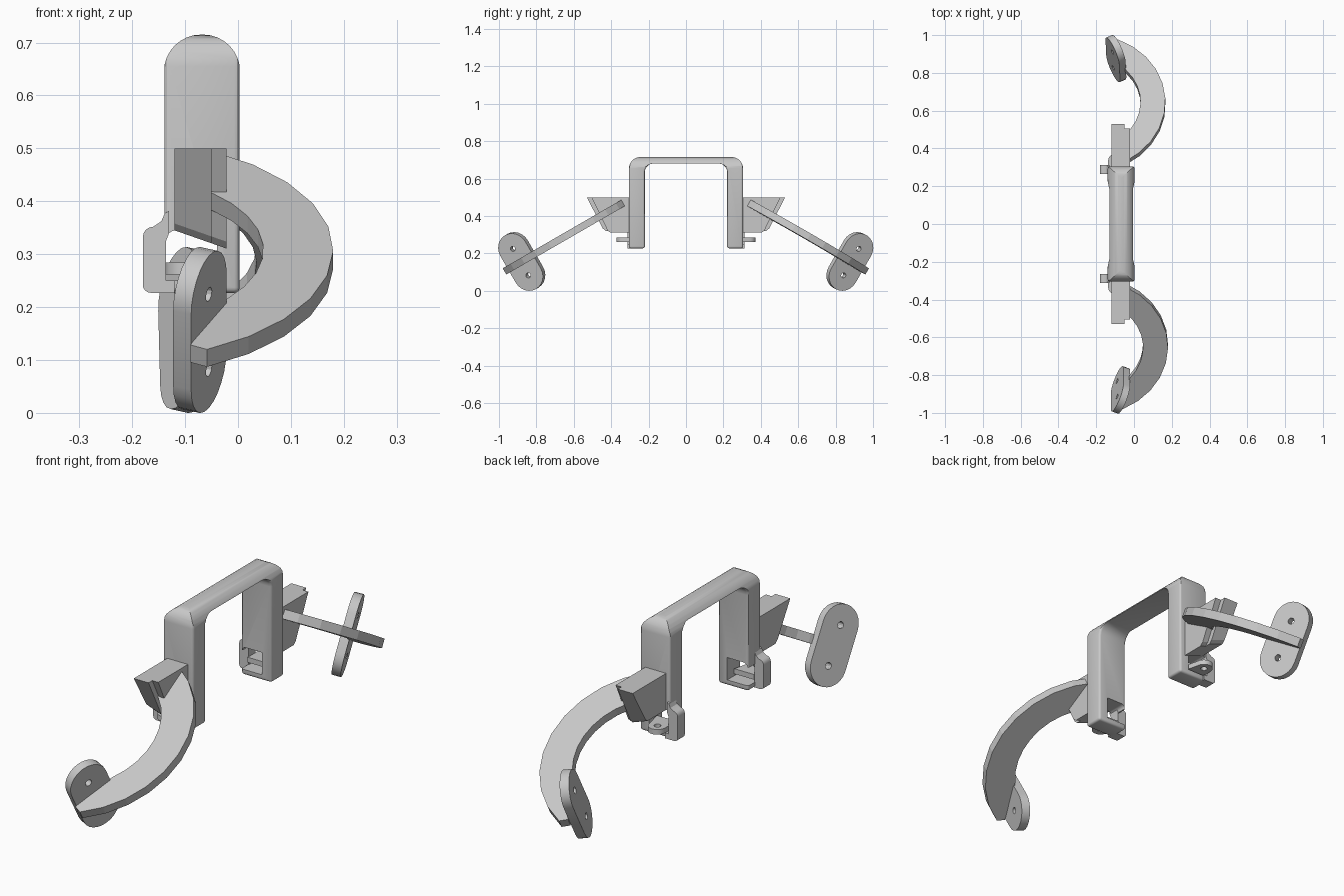
import bpy, bmesh, math
from mathutils import Vector, Matrix

if "Cube" in bpy.data.objects:
    bpy.data.objects.remove(bpy.data.objects["Cube"])

grey = bpy.data.materials.new("plain grey")
grey.diffuse_color = (0.58, 0.58, 0.58, 1)
grey.use_nodes = True
grey.node_tree.nodes["Principled BSDF"].inputs["Base Color"].default_value = grey.diffuse_color


def prism(name, pts, place, a, b):
    """Extrude a 2D outline from depth a to b; place maps (p, q, depth) to 3D."""
    bm = bmesh.new()
    lo = [bm.verts.new(place(p, q, a)) for p, q in pts]
    hi = [bm.verts.new(place(p, q, b)) for p, q in pts]
    bm.faces.new(lo)
    bm.faces.new(hi)
    n = len(pts)
    for i in range(n):
        j = (i + 1) % n
        bm.faces.new((lo[i], lo[j], hi[j], hi[i]))
    bmesh.ops.recalc_face_normals(bm, faces=bm.faces)
    me = bpy.data.meshes.new(name)
    bm.to_mesh(me)
    bm.free()
    me.materials.append(grey)
    ob = bpy.data.objects.new(name, me)
    bpy.context.collection.objects.link(ob)
    return ob


def select(ob):
    bpy.ops.object.select_all(action='DESELECT')
    ob.select_set(True)
    bpy.context.view_layer.objects.active = ob


def bevel(ob, width, segs=3):
    m = ob.modifiers.new("bevel", 'BEVEL')
    m.width, m.segments, m.limit_method = width, segs, 'ANGLE'
    m.angle_limit = math.radians(40)
    m.use_clamp_overlap = False
    select(ob)
    bpy.ops.object.modifier_apply(modifier=m.name)


def boolean(ob, cutter, op='DIFFERENCE'):
    m = ob.modifiers.new("cut", 'BOOLEAN')
    m.operation, m.object, m.solver = op, cutter, 'EXACT'
    select(ob)
    bpy.ops.object.modifier_apply(modifier=m.name)
    bpy.data.objects.remove(cutter)


def smooth(ob):
    select(ob)
    bpy.ops.object.shade_smooth_by_angle(angle=math.radians(30))


def arc(cx, cy, r, a0, a1, n):
    return [(cx + r * math.cos(math.radians(a0 + (a1 - a0) * i / n)),
             cy + r * math.sin(math.radians(a0 + (a1 - a0) * i / n))) for i in range(n + 1)]


def along_x(p, q, d):
    return Vector((d, p, q))


def along_y(p, q, d):
    return Vector((p, d, q))


def along_z(p, q, d):
    return Vector((p, q, d))


def wedge_place(p, q, d):
    # underside slopes down towards +x
    return Vector((d, p, q if q > 0.4 else q + 0.028 - 0.35 * (d + 0.12)))


# U-shaped handle, with domed top from the crossing profile
outline = ([(-0.305, 0.227)] + arc(-0.245, 0.655, 0.06, 180, 90, 6)
           + arc(0.245, 0.655, 0.06, 90, 0, 6)
           + [(0.305, 0.227), (0.22, 0.227)]
           + arc(0.175, 0.635, 0.045, 0, 90, 5)
           + arc(-0.175, 0.635, 0.045, 90, 180, 5) + [(-0.22, 0.227)])
handle = prism("handle", outline, along_x, -0.139, 0.003)
bevel(handle, 0.01)
dome = ([(-0.15, 0.2), (-0.15, 0.6), (-0.14, 0.6)] + arc(-0.07, 0.645, 0.07, 180, 90, 8)
        + arc(-0.066, 0.645, 0.07, 90, 0, 8) + [(0.004, 0.6), (0.02, 0.6), (0.02, 0.2)])
boolean(handle, prism("dome_cutter", dome, along_y, -0.5, 0.5), 'INTERSECT')

window = [(-0.16, 0.25), (-0.04, 0.25), (-0.04, 0.345)] + arc(-0.118, 0.328, 0.017, 90, 180, 4) + [(-0.16, 0.32)]
for s in (-1, 1):
    boolean(handle, prism("window_cutter", window, along_y, s * 0.2, s * 0.33))
smooth(handle)

# Arm frame: x across, u down the slope, w square to the arm plane
C, S = math.cos(math.radians(30)), 0.5
twist = (Matrix.Translation((-0.03, 0.35, 0)) @ Matrix.Rotation(0.045, 4, 'Z')
         @ Matrix.Translation((0.03, -0.35, 0)))

for s, side in ((-1, "front"), (1, "back")):
    def arm_place(x, u, w):
        v = Vector((x, s * (0.644 + C * u + S * w), 0.292 - S * u + C * w))
        return twist @ v if s > 0 else v

    # Curved arm
    cx, R, r = -0.237, 0.417, 0.285
    start = 63.2
    inner0 = math.degrees(math.acos(0.187 / r))
    inner1 = math.degrees(math.acos(0.217 / r))
    pts = (arc(cx, 0, R, -start, 64.7, 10) + [(-0.09, 0.36)]
           + [(-0.03, 0.205)] + arc(cx, 0, r, inner1, -inner0, 8))
    prism(side + "_arm", pts, arm_place, -0.019, 0.019)

    # Rounded end plate with two screw holes
    def plate_place(a, w, d):
        return arm_place(-0.055 + 0.4 * a + 0.917 * d, 0.278 - 0.917 * a + 0.4 * d, w)

    stadium = arc(0, 0.082, 0.084, 0, 180, 12) + arc(0, -0.082, 0.084, 180, 360, 12)
    plate = prism(side + "_plate", stadium, plate_place, -0.037, 0)
    for h in (-0.082, 0.082):
        hole = arc(0, h, 0.014, 0, 330, 11)
        boolean(plate, prism("hole_cutter", hole, plate_place, -0.1, 0.1))
    smooth(plate)

    # Wedge block joining the arm to the handle leg
    for name, tip, x0, x1 in (("wedge", 0.53, -0.12, -0.05), ("wedge_side", 0.505, -0.05, -0.022)):
        prof = [(s * 0.3, 0.5), (s * tip, 0.5), (s * (tip - 0.085), 0.33),
                (s * (tip - 0.1), 0.317), (s * 0.3, 0.317)]
        prism(side + "_" + name, prof, wedge_place, x0, x1)

    # Hook at the foot of the leg, around the window
    hook_pts = ([(-0.13, 0.382), (-0.138, 0.378), (-0.145, 0.362)] + arc(-0.16, 0.332, 0.02, 90, 180, 4)
                + arc(-0.165, 0.242, 0.015, 180, 270, 4) + [(-0.12, 0.227), (-0.12, 0.25), (-0.136, 0.25)]
                + [(-0.136, 0.325), (-0.13, 0.34)])
    hook = prism(side + "_hook", hook_pts, along_y, s * 0.265, s * 0.313)
    smooth(hook)

    # Lug with a hole
    lug_pts = [(-0.137, 0.26)] + arc(-0.1, 0.335, 0.037, 180, 0, 10) + [(-0.045, 0.26)]
    lug = prism(side + "_lug", [(p, s * q) for p, q in lug_pts], along_z, 0.262, 0.284)
    ring = arc(-0.1, s * 0.335, 0.014, 0, 330, 11)
    boolean(lug, prism("lug_cutter", ring, along_z, 0.2, 0.32))
    smooth(lug)
